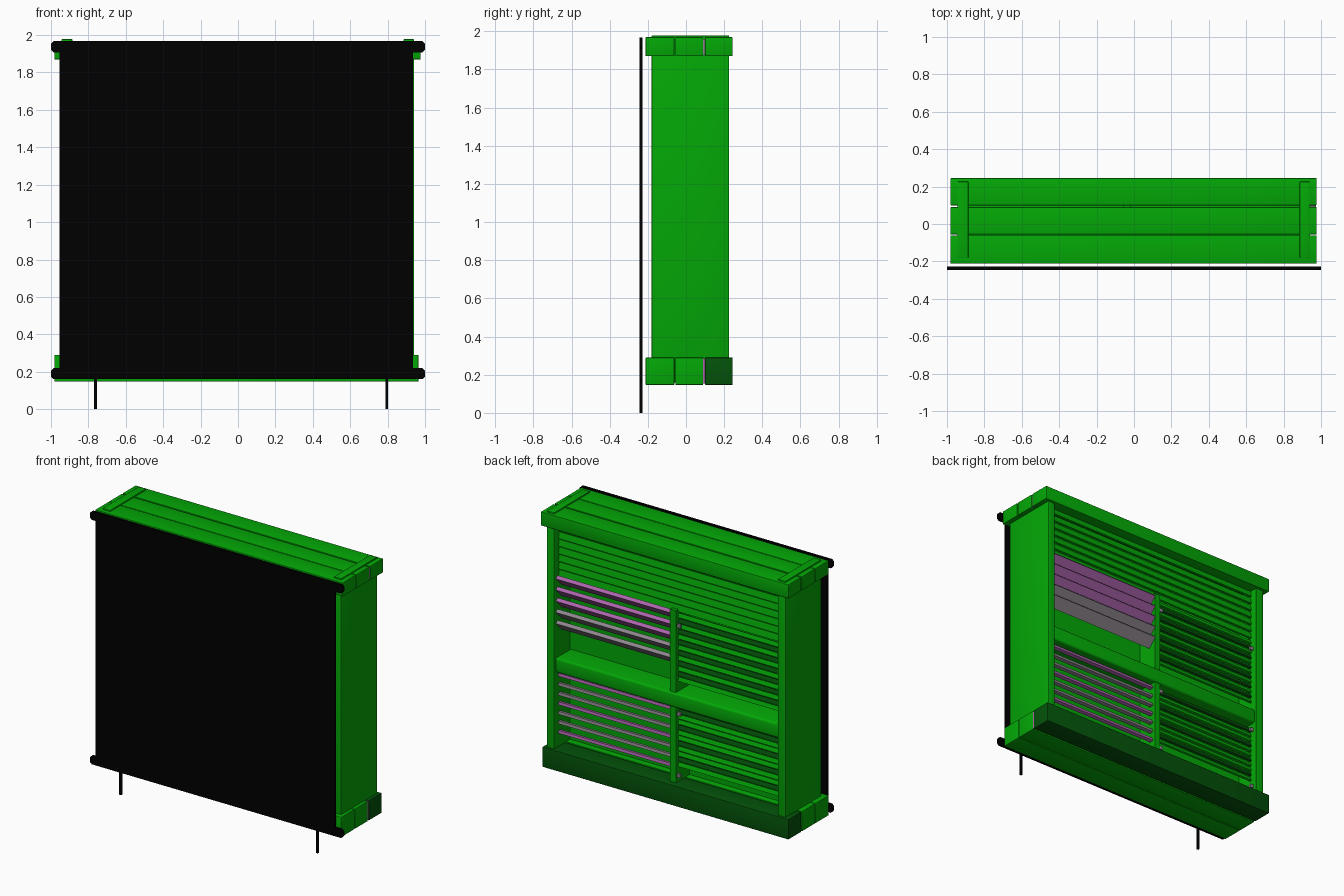
import bpy
import bmesh
from math import radians
from mathutils import Matrix, Vector

old = bpy.data.objects.get("Cube")
if old:
    bpy.data.objects.remove(old, do_unlink=True)


def material(name, rgb):
    mat = bpy.data.materials.new(name)
    mat.use_nodes = True
    colour = (*rgb, 1)
    mat.diffuse_color = colour
    mat.node_tree.nodes["Principled BSDF"].inputs["Base Color"].default_value = colour
    return mat


GREEN = material("leaf green", (.001, .39, .002))
DARK = material("dark green", (.001, .085, .003))
BLACK = material("black", (0, 0, 0))
PINK = material("mauve", (.42, .13, .42))
GREY = material("grey", (.27, .24, .27))


def finish(name, bm, mat):
    mesh = bpy.data.meshes.new(name)
    bm.to_mesh(mesh)
    bm.free()
    mesh.materials.append(mat)
    obj = bpy.data.objects.new(name, mesh)
    bpy.context.collection.objects.link(obj)
    return obj


def box(name, x, y, z, mat, tilt=0, bevel=0):
    """Box spanning the given ranges, optionally turned about its long axis."""
    bm = bmesh.new()
    spans = (x, y, z)
    size = [b - a for a, b in spans]
    centre = Vector([(a + b) / 2 for a, b in spans])
    turn = Matrix.Rotation(radians(tilt), 4, "X")
    bmesh.ops.create_cube(bm, size=1, matrix=Matrix.Translation(centre) @ turn
                          @ Matrix.Diagonal((*size, 1)))
    obj = finish(name, bm, mat)
    if bevel:
        mod = obj.modifiers.new("soft edges", "BEVEL")
        mod.width = bevel
        mod.segments = 3
        for poly in obj.data.polygons:
            poly.use_smooth = True
    return obj


# Three boards each across the top and the bottom of the case
for row, (y0, y1) in {"front": (-.212, -.061), "middle": (-.056, .09),
                      "back": (.1, .245)}.items():
    box(row + "_top_board", (-.982, .977), (y0, y1), (1.87, 1.969), GREEN, bevel=.004)
    box(row + "_bottom_board", (-.982, .965), (y0, y1),
        (.147, .29), DARK if row == "back" else GREEN, bevel=.004)

# Pale filler strips in the rear gap between the boards
box("top_filler", (.94, .974), (.088, .102), (1.875, 1.96), GREY)
box("bottom_filler", (.94, .962), (.088, .102), (.155, .285), PINK)

# Side walls whose ends show through the top boards
for side, x in {"left": (.885, .942), "right": (-.945, -.885)}.items():
    box(side + "_wall", x, (-.18, .226), (.16, 1.978), GREEN, bevel=.004)

# Inner backing, shelf and centre posts
box("backing_panel", (-.89, .89), (.02, .045), (.2, 1.9), GREEN)
box("front_panel", (-.89, .89), (-.18, -.16), (.2, 1.9), GREEN)
box("middle_shelf", (-.89, .89), (-.16, .212), (.83, .935), GREEN, bevel=.015)
for name, z in {"upper_post": (.92, 1.52), "lower_post": (.28, .84)}.items():
    box(name, (-.06, -.015), (.04, .2), z, GREEN)


def louvre(name, x, top, count, pitch, mats, tilt, depth, thick):
    """Stack of tilted slats hanging down from the given height."""
    for i in range(count):
        z = top - i * pitch
        box(f"{name}_slat_{i + 1}", x, (.165 - depth / 2, .165 + depth / 2),
            (z - thick / 2, z + thick / 2), mats[i % len(mats)], tilt)


# Slatted shutters
LEFT, RIGHT = (-.015, .885), (-.885, -.06)
louvre("top_shutter", (-.885, .885), 1.85, 7, .054, [GREEN], -78, .046, .014)
louvre("upper_left_shutter", LEFT, 1.475, 5, .08,
       [PINK, PINK, PINK, GREY, GREY], 45, .09, .026)
louvre("upper_right_shutter", RIGHT, 1.475, 13, .038, [GREEN, DARK], -70, .03, .014)
louvre("lower_left_shutter", LEFT, .8, 7, .068, [PINK, GREY, GREY], 10, .028, .02)
louvre("lower_right_shutter", RIGHT, .79, 11, .038, [DARK, GREEN, GREEN], -70, .03, .014)

# Small end clips on the right-hand shutters
for i, z in enumerate((1.4, .77, .33)):
    for j, x in enumerate((-.09, -.885)):
        box(f"clip_{i + 1}_{j + 1}", (x, x + .025), (.18, .196), (z, z + .025), GREY)

# Dark screen with flat rails and two feet
box("screen", (-.955, .935), (-.244, -.228), (.165, 1.965), BLACK)
for name, z in {"top_rail": 1.938, "bottom_rail": .19}.items():
    bm = bmesh.new()
    h, c = .03, .014
    outline = [(1, h - c), (1 - c, h), (c - 1, h), (-1, h - c),
               (-1, c - h), (c - 1, -h), (1 - c, -h), (1, c - h)]
    face = bm.faces.new([bm.verts.new((x, -.245, z + dz)) for x, dz in outline])
    grown = bmesh.ops.extrude_face_region(bm, geom=[face])["geom"]
    bmesh.ops.translate(bm, vec=(0, .018, 0),
                        verts=[v for v in grown if isinstance(v, bmesh.types.BMVert)])
    bmesh.ops.recalc_face_normals(bm, faces=bm.faces)
    finish(name, bm, BLACK)
for side, x in {"left": .795, "right": -.762}.items():
    box(side + "_foot", (x - .007, x + .007), (-.244, -.228), (0, .18), BLACK)
